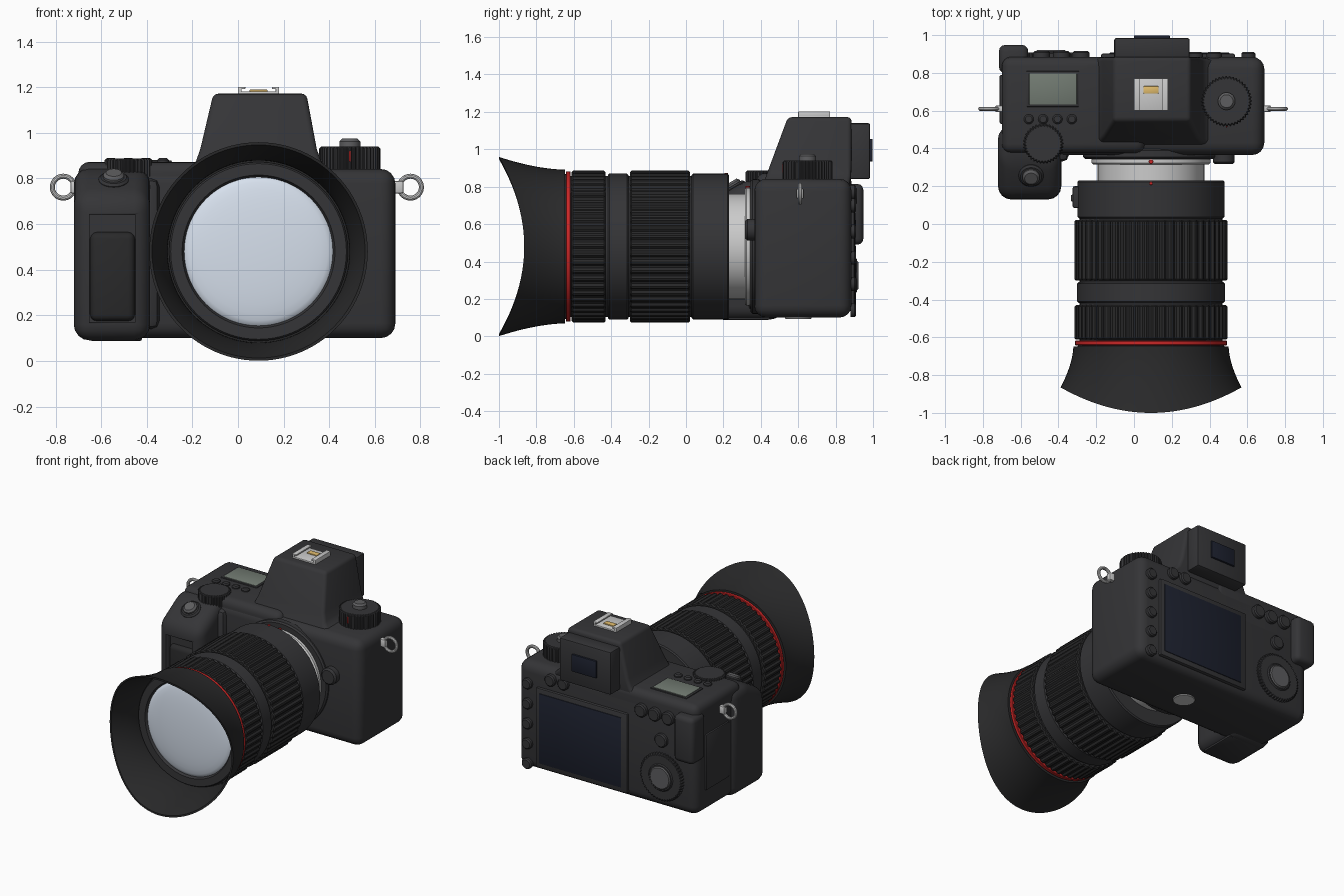
import bpy, bmesh, math
from mathutils import Matrix, Vector

if "Cube" in bpy.data.objects:
    bpy.data.objects.remove(bpy.data.objects["Cube"])

def mat(name, r, g, b):
    m = bpy.data.materials.new(name)
    m.diffuse_color = (r, g, b, 1)
    m.use_nodes = True
    m.node_tree.nodes["Principled BSDF"].inputs["Base Color"].default_value = m.diffuse_color
    return m

BLACK = mat("black", .035, .035, .038)
DARK = mat("dark_rubber", .022, .022, .023)
GREY = mat("mid_grey", .11, .11, .115)
SILVER = mat("silver", .55, .55, .55)
RED = mat("red", .6, .02, .02)
GLASS = mat("glass", .68, .75, .85)
LCD = mat("top_display", .17, .2, .17)
SCREEN = mat("screen", .012, .015, .028)
GOLD = mat("gold", .75, .5, .15)
FRONT = (math.pi / 2, 0, 0)      # local +z points to -y
BACK = (-math.pi / 2, 0, 0)      # local +z points to +y
LX, LZ = .09, .48                # lens axis

def finish(bm, name, m, bevel=0, seg=3, loc=(0, 0, 0), rot=(0, 0, 0)):
    bmesh.ops.remove_doubles(bm, verts=bm.verts, dist=1e-5)
    bmesh.ops.recalc_face_normals(bm, faces=bm.faces)
    if bevel:
        edges = [e for e in bm.edges if e.calc_face_angle(0) > .35]
        bmesh.ops.bevel(bm, geom=edges, offset=bevel, segments=seg, profile=.5,
                        affect='EDGES', clamp_overlap=True)
    me = bpy.data.meshes.new(name)
    bm.to_mesh(me)
    bm.free()
    for p in me.polygons:
        p.use_smooth = True
    me.set_sharp_from_angle(angle=math.radians(35))
    me.materials.append(m)
    ob = bpy.data.objects.new(name, me)
    ob.location, ob.rotation_euler = loc, rot
    bpy.context.collection.objects.link(ob)
    return ob

def loft(name, loops, m, bevel=0, seg=3):
    bm = bmesh.new()
    rows = [[bm.verts.new(p) for p in loop] for loop in loops]
    n = len(rows[0])
    for a, b in zip(rows, rows[1:]):
        for i in range(n):
            bm.faces.new((a[i], a[(i + 1) % n], b[(i + 1) % n], b[i]))
    bm.faces.new(rows[0])
    bm.faces.new(rows[-1])
    return finish(bm, name, m, bevel, seg)

def rect(x0, x1, y0, y1, z):
    return [(x0, y0, z), (x1, y0, z), (x1, y1, z), (x0, y1, z)]

def box(name, x0, x1, y0, y1, z0, z1, m=BLACK, bevel=.008, seg=2):
    return loft(name, [rect(x0, x1, y0, y1, z0), rect(x0, x1, y0, y1, z1)], m, bevel, seg)

def lathe(name, prof, m, loc, rot=(0, 0, 0), steps=64, warp=None, teeth=0, depth=.012, rmin=0):
    """Revolve (h, r) points about local z; teeth flute every radius above rmin."""
    bm = bmesh.new()
    steps = teeth * 4 if teeth else steps
    rows = []
    for i in range(steps):
        a = 2 * math.pi * i / steps
        row = []
        for h, r in prof:
            if teeth and r > rmin and i % 4 > 1:
                r -= depth
            if warp:
                h, r = warp(a, h, r)
            row.append(bm.verts.new((r * math.cos(a), r * math.sin(a), h)))
        rows.append(row)
    for i in range(steps):
        a, b = rows[i], rows[(i + 1) % steps]
        for j in range(len(prof) - 1):
            bm.faces.new((a[j], b[j], b[j + 1], a[j + 1]))
    bmesh.ops.dissolve_degenerate(bm, dist=1e-6, edges=bm.edges)
    return finish(bm, name, m, loc=loc, rot=rot)

def disc(name, x, y, z, r, h, rot=(0, 0, 0), m=BLACK, steps=32, teeth=0, c=.008):
    prof = [(0, 0), (0, r), (h - c, r), (h, r - c), (h, 0)]
    return lathe(name, prof, m, (x, y, z), rot, steps, teeth=teeth, depth=.007, rmin=r * .8)

# Body, raised left shoulder, viewfinder hump
box("body", -.70, .69, .365, .885, .10, .842, bevel=.065, seg=4)
box("left_shoulder", -.70, .06, .375, .885, .60, .873, bevel=.05, seg=4)
loft("viewfinder_hump", [rect(-.27, .45, .40, .87, .79), rect(-.19, .37, .43, .885, .86),
     rect(-.165, .345, .455, .885, .93), rect(-.108, .30, .545, .885, 1.172)], BLACK, .022)
box("eyepiece", -.105, .295, .87, .985, .84, 1.14, bevel=.012)
box("eyepiece_window", 0, .19, .98, .998, .935, 1.055, SCREEN, .004)

# Grip with finger recess
side = [(.13, .09), (.13, .72), (.34, .845), (.52, .845), (.52, .09)]
grip = loft("grip", [[(x, y, z) for y, z in side] for x in (-.72, -.385)], BLACK, .07, 4)
cutter = box("grip_recess_cutter", -.65, -.45, .05, .18, .17, .64, BLACK, 0)
cutter.hide_render = True
cutter.hide_viewport = True
cut = grip.modifiers.new("recess", 'BOOLEAN')
cut.operation, cut.object, cut.solver = 'DIFFERENCE', cutter, 'EXACT'
box("grip_pad", -.648, -.452, .15, .24, .175, .565, DARK, .03, 3)
box("grip_fillet", -.42, -.345, .33, .45, .14, .80, bevel=.035)
box("grip_foot", -.65, -.42, .19, .45, .088, .13, bevel=.01)

# Lens: all profiles are (distance toward the front = -y, radius)
def lens(name, prof, m=BLACK, **kw):
    return lathe(name, prof, m, (LX, 0, LZ), FRONT, **{"steps": 96, **kw})

def band(name, y0, y1, r, m=BLACK, inner=.36, c=.008, **kw):
    return lens(name, [(-y1, inner), (-y1, r - c), (-y1 + c, r), (-y0 - c, r), (-y0, r - c), (-y0, inner)], m, **kw)

band("body_mount_plate", .345, .40, .36, inner=.25, c=.01)
band("mount_flange", .315, .35, .315, SILVER, .25)
band("lens_mount", .21, .325, .282, SILVER, .25, .004)
band("rear_barrel", .03, .23, .39, inner=.25)
band("zoom_ring", -.30, .022, .406, DARK, teeth=54, rmin=.37, depth=.011)
band("middle_barrel_groove", -.66, .04, .378)
band("middle_barrel", -.418, -.308, .391)
band("focus_ring", -.612, -.43, .406, DARK, teeth=54, rmin=.37, depth=.01)
band("red_ring", -.642, -.618, .402, RED, c=.003)
lens("front_barrel", [(.63, .385), (.67, .392), (.68, .385), (.68, .335), (.655, .32), (.65, .25)])
lens("front_glass", [(.662 + .04 * math.cos(t * math.pi / 16), .328 * math.sin(t * math.pi / 16))
                     for t in range(9)], GLASS)

# Petal hood: long at top and bottom, short at the sides
def petal(a, t, r):
    return .648 + t * (.352 - .135 * math.cos(a) ** 2), r
outer = [(t / 10, .411 + .068 * (t / 10) ** 1.7) for t in range(11)]
inner = [(t, r - .012) for t, r in reversed(outer)]
lens("lens_hood", [(0, .385)] + outer + inner + [(0, .385)], DARK, warp=petal)

box("lens_switch_panel", -.325, -.27, .085, .20, .42, .55, bevel=.01)
box("lens_switch", -.333, -.31, .12, .155, .46, .50, GREY, .004)
disc("lens_index_mark", LX, .215, LZ + .384, .009, .01, m=RED, steps=16, c=.002)
disc("mount_index_mark", LX, .33, LZ + .31, .012, .014, m=RED, steps=16, c=.002)
disc("lens_release_button", .475, .385, .57, .058, .068, FRONT, c=.012)

# Top controls
box("hot_shoe_base", 0, .18, .60, .77, 1.165, 1.182, SILVER, .003)
for s in (-1, 1):
    a, b = sorted((LX + s * .09, LX + s * .075))
    box("hot_shoe_rail", a, b, .60, .77, 1.17, 1.202, SILVER, .002)
    a, b = sorted((LX + s * .09, LX + s * .058))
    box("hot_shoe_lip", a, b, .60, .77, 1.192, 1.202, SILVER, .002)
box("hot_shoe_contact", .05, .13, .69, .73, 1.178, 1.19, GOLD, .005)
box("top_display_frame", -.57, -.29, .62, .81, .865, .879, bevel=.005)
box("top_display", -.555, -.303, .632, .798, .87, .882, LCD, .003)
for i in range(4):
    disc("top_button", -.557 + i * .076, .555, .865, .026, .024)
disc("front_dial", -.48, .425, .80, .106, .087, teeth=36)
disc("mode_dial", .49, .65, .83, .134, .11, teeth=44)
disc("mode_dial_cap", .49, .65, .935, .046, .04, m=GREY, c=.012)
box("mode_dial_mark", .486, .494, .512, .53, .875, .92, RED, .001)
tilt = (math.radians(30), 0, 0)
disc("shutter_collar", -.545, .262, .785, .066, .024, tilt, c=.01)
disc("shutter_button", -.545, .255, .80, .046, .03, tilt, GREY, c=.012)

# Strap lugs
for x, s in ((-.70, -1), (.69, 1)):
    a, b = sorted((x - s * .02, x + s * .035))
    box("strap_lug", a, b, .592, .628, .735, .79, SILVER, .008)
    ring = [(.011 * math.sin(k * math.pi / 5), .048 + .011 * math.cos(k * math.pi / 5)) for k in range(11)]
    lathe("strap_ring", ring, SILVER, (x + s * .066, .61, .762), FRONT, 40)

# Back: screen, buttons, control wheel, thumb rest
box("monitor_frame", -.175, .535, .87, .903, .135, .695, bevel=.012)
box("monitor_screen", -.13, .505, .895, .907, .17, .66, SCREEN, .004)
for i in range(5):
    disc("side_button", .605, .88, .14 + i * .14, .037, .03, BACK)
for x in (.425, .325):
    disc("upper_button", x, .88, .77, .04, .03, BACK)
for x in (-.28, -.385, -.49):
    disc("rear_button", x, .88, .75, .045, .035, BACK)
disc("rear_lock_button", -.435, .88, .58, .047, .03, BACK)
disc("control_wheel", -.44, .88, .325, .165, .028, BACK, teeth=48)
disc("control_wheel_hub", -.44, .90, .325, .095, .015, BACK)
disc("control_wheel_center", -.44, .90, .325, .08, .022, BACK, GREY)
box("thumb_rest", -.715, -.56, .80, .948, .49, .815, bevel=.032, seg=3)

# Card door and tripod socket
box("card_door", -.712, -.68, .53, .79, .26, .65, bevel=.01)
disc("tripod_socket", LX, .60, .105, .07, .012, (math.pi, 0, 0), SILVER, c=.003)
